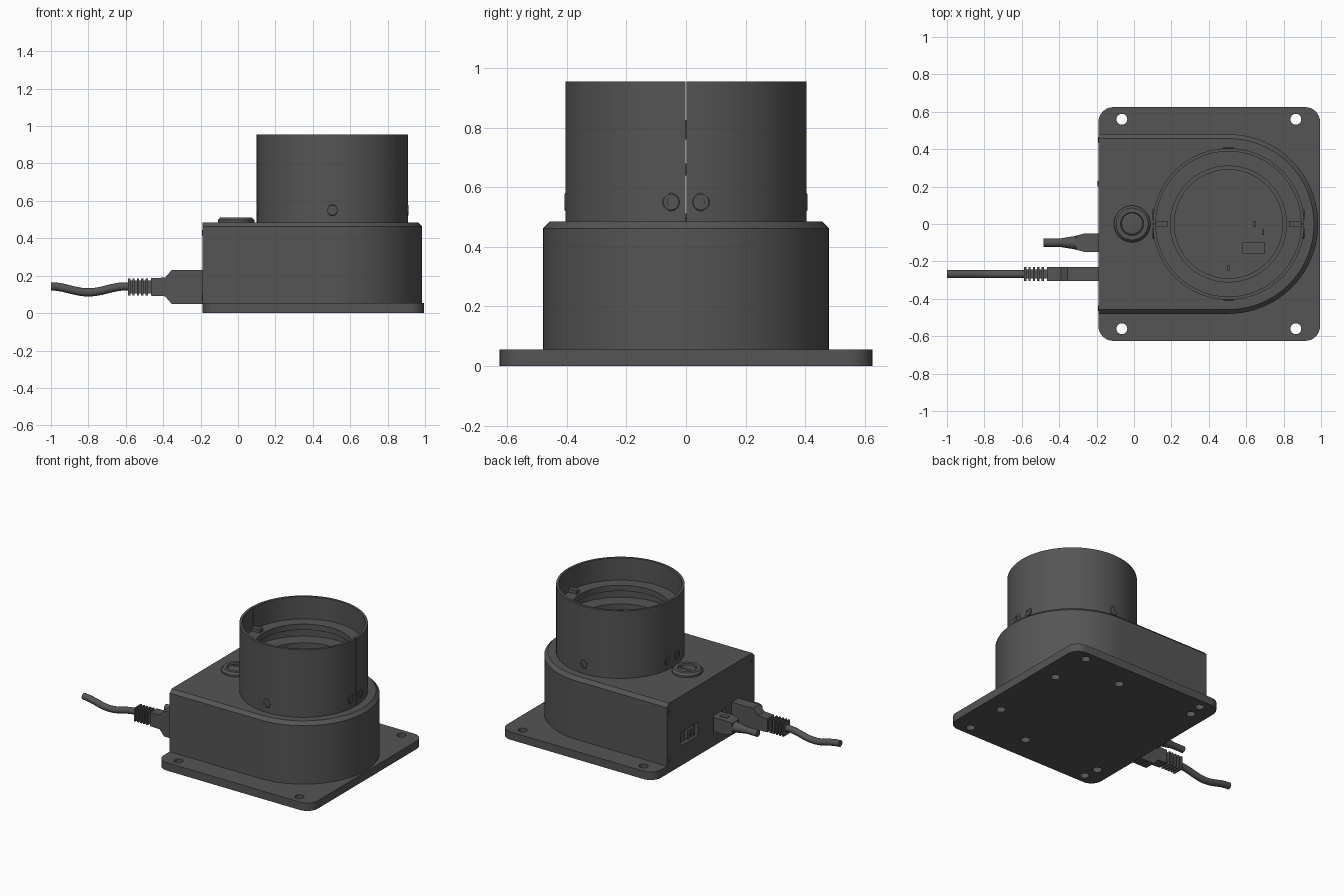
import bpy, bmesh, math
from mathutils import Matrix, Vector

if "Cube" in bpy.data.objects:
    bpy.data.objects.remove(bpy.data.objects["Cube"])

CX, SEG = 0.505, 96
dark = bpy.data.materials.new("dark_grey")
dark.diffuse_color = (0.09, 0.09, 0.09, 1)
dark.use_nodes = True
dark.node_tree.nodes["Principled BSDF"].inputs["Base Color"].default_value = dark.diffuse_color


def finish(name, bm, smooth=True):
    bmesh.ops.recalc_face_normals(bm, faces=bm.faces)
    me = bpy.data.meshes.new(name)
    bm.to_mesh(me)
    bm.free()
    me.materials.append(dark)
    ob = bpy.data.objects.new(name, me)
    bpy.context.collection.objects.link(ob)
    if smooth:
        shade(ob)
    return ob


def shade(ob):
    bpy.ops.object.select_all(action='DESELECT')
    bpy.context.view_layer.objects.active = ob
    ob.select_set(True)
    bpy.ops.object.shade_smooth_by_angle(angle=math.radians(30))


def loft(name, rings, closed=False):
    """Skin a list of equal-length rings of 3D points."""
    bm = bmesh.new()
    vs = [[bm.verts.new(p) for p in r] for r in rings]
    n = len(vs[0])
    pairs = list(zip(vs, vs[1:])) + ([(vs[-1], vs[0])] if closed else [])
    for a, b in pairs:
        for i in range(n):
            j = (i + 1) % n
            bm.faces.new((a[i], a[j], b[j], b[i]))
    if not closed:
        bm.faces.new(vs[0])
        bm.faces.new(vs[-1])
    return finish(name, bm)


def lathe(name, profile, loc, axis=(0, 0, 1), seg=SEG, closed=False):
    """Turn (radius, height) pairs around an axis through loc."""
    m = Matrix.Translation(loc) @ Vector((0, 0, 1)).rotation_difference(Vector(axis)).to_matrix().to_4x4()
    t = [2 * math.pi * i / seg for i in range(seg)]
    return loft(name, [[m @ Vector((r * math.cos(a), r * math.sin(a), h)) for a in t] for r, h in profile], closed)


def box(name, x, y, z):
    return loft(name, [[(x[0], y[0], h), (x[1], y[0], h), (x[1], y[1], h), (x[0], y[1], h)] for h in z])


def cut(ob, cutters):
    for c in cutters:
        md = ob.modifiers.new("cut", 'BOOLEAN')
        md.operation, md.solver, md.object = 'DIFFERENCE', 'EXACT', c
        bpy.context.view_layer.objects.active = ob
        bpy.ops.object.modifier_apply(modifier=md.name)
        bpy.data.objects.remove(c)
    shade(ob)


def rod(x, y, z0, z1, r):
    return lathe("cutter", [(r, z0), (r, z1)], (x, y, 0), seg=32)


# base plate with rounded corners, through holes and blind holes underneath
outline = []
for k, (x, y) in enumerate([(0.915, 0.545), (-0.11, 0.545), (-0.11, -0.545), (0.915, -0.545)]):
    for i in range(9):
        a = math.pi / 2 * (k + i / 8)
        outline.append((x + 0.08 * math.cos(a), y + 0.08 * math.sin(a)))
plate = loft("base_plate", [[(x, y, z) for x, y in outline] for z in (0, 0.055)])
cut(plate, [rod(x, s * 0.56, -0.1, 0.1, 0.029) for x in (-0.065, 0.865) for s in (1, -1)]
    + [rod(x, s * y, -0.1, 0.035, 0.03) for x, y in ((0.865, 0.265), (0.505, 0.455), (-0.08, 0.455)) for s in (1, -1)])


# housing with one round end and a chamfered top edge
def d_ring(r, z):
    arc = [math.pi * (i / 64 - 0.5) for i in range(65)]
    return [(-0.19, -r, z)] + [(CX + r * math.cos(a), r * math.sin(a), z) for a in arc] + [(-0.19, r, z)]


housing = loft("housing", [d_ring(0.48, 0.055), d_ring(0.48, 0.462), d_ring(0.457, 0.485)])
cut(housing, [box("cutter", (-0.25, -0.165), (0.14, 0.33), (0.14, 0.23)),
              box("cutter", (-0.25, -0.165), (-0.17, -0.03), (0.08, 0.21))])

# tube made of two half shells
tube = lathe("tube_shell", [(0.405, 0.48), (0.405, 0.955), (0.388, 0.955), (0.388, 0.48)], (CX, 0, 0), closed=True)
cut(tube, [box("cutter", (0, 1), (-0.002, 0.002), (0.45, 1))])

# inner rings and locating tabs
for name, r, z0, z1 in (("upper_ring", 0.31, 0.76, 0.80), ("lower_ring", 0.29, 0.64, 0.68)):
    lathe(name, [(0.39, z0), (0.39, z1), (r, z1), (r, z0)], (CX, 0, 0), closed=True)
for s in (1, -1):
    x = sorted((CX + s * 0.325, CX + s * 0.389))
    box("tube_tab", x, (-0.016, 0.016), (0.79, 0.825))

# small parts on the tube floor
box("floor_chip", (0.58, 0.70), (-0.16, -0.095), (0.48, 0.497))
for x, y in ((0.645, 0.0), (0.505, -0.235), (0.69, -0.045)):
    box("floor_post", (x - 0.006, x + 0.006), (y - 0.015, y + 0.015), (0.48, 0.495))

# tube screws with a recessed socket
screw = [(0.03, -0.012), (0.03, 0.001), (0.026, 0.004), (0.013, 0.004), (0.013, -0.006)]
for s in (1, -1):
    lathe("tube_screw", screw, (CX, s * 0.404, 0.55), (0, s, 0), 32)
    for y in (0.05, -0.05):
        lathe("tube_screw", screw, (CX + s * 0.402, y, 0.55), (s, 0, 0), 32)

# push button
lathe("button", [(0.098, 0.48), (0.098, 0.497), (0.085, 0.511), (0.062, 0.511), (0.058, 0.5),
                 (0.05, 0.506), (0.002, 0.509)], (-0.01, 0, 0), seg=64)
for x in (-0.027, 0.012):
    box("button_mark", (x - 0.014, x + 0.014), (0.006, 0.026), (0.503, 0.511))

# rear panel: switch and corner screws
box("rear_switch", (-0.188, -0.16), (0.17, 0.25), (0.155, 0.215))
box("switch_lever", (-0.196, -0.18), (0.20, 0.23), (0.175, 0.195))
for y in (0.45, -0.45):
    for z in (0.085, 0.43):
        lathe("panel_screw", [(0.015, -0.01), (0.015, 0.003), (0.007, 0.003), (0.007, -0.003)],
              (-0.19, y, z), (-1, 0, 0), 24)


# plug sections along x: (x, half width, half height)
def plug(name, y, z, sections):
    ob = loft(name, [[(x, y - w, z - h), (x, y + w, z - h), (x, y + w, z + h), (x, y - w, z + h)]
                     for x, w, h in sections])
    return ob


# data plug, ribbed strain relief and wavy cable
Y, Z = -0.268, 0.14
plug("data_plug", Y, Z, [(-0.16, 0.037, 0.09), (-0.355, 0.037, 0.09), (-0.39, 0.037, 0.05), (-0.465, 0.037, 0.047)])
plug("relief_core", Y, Z, [(-0.45, 0.024, 0.034), (-0.575, 0.024, 0.034)])
for i in range(5):
    x = -0.482 - i * 0.0235
    plug("relief_rib", Y, Z, [(x, 0.037, 0.046), (x - 0.012, 0.037, 0.046)])
path = []
for i in range(41):
    x = -0.56 - 0.44 * i / 40
    path.append((x, 0.127 + 0.016 * math.cos((x + 0.6) * 2 * math.pi / 0.4)))
rings = []
for x, z in path:
    slope = math.atan(-0.016 * 5 * math.pi * math.sin((x + 0.6) * 5 * math.pi)) if -1 < x else 0
    rings.append([(x - 0.022 * math.sin(t) * math.sin(slope), Y + 0.022 * math.cos(t),
                   z + 0.022 * math.sin(t) * math.cos(slope)) for t in [math.pi * k / 10 for k in range(20)]])
loft("data_cable", rings)

# power plug with tapered tail
plug("power_plug", -0.1, Z, [(-0.16, 0.05, 0.05), (-0.26, 0.05, 0.05), (-0.31, 0.038, 0.038)])
box("plug_grip", (-0.255, -0.2), (-0.115, -0.085), (0.18, 0.194))
lathe("power_tail", [(0.038, 0.30), (0.022, 0.40), (0.022, 0.485)], (0, -0.1, Z), (-1, 0, 0), 32)
